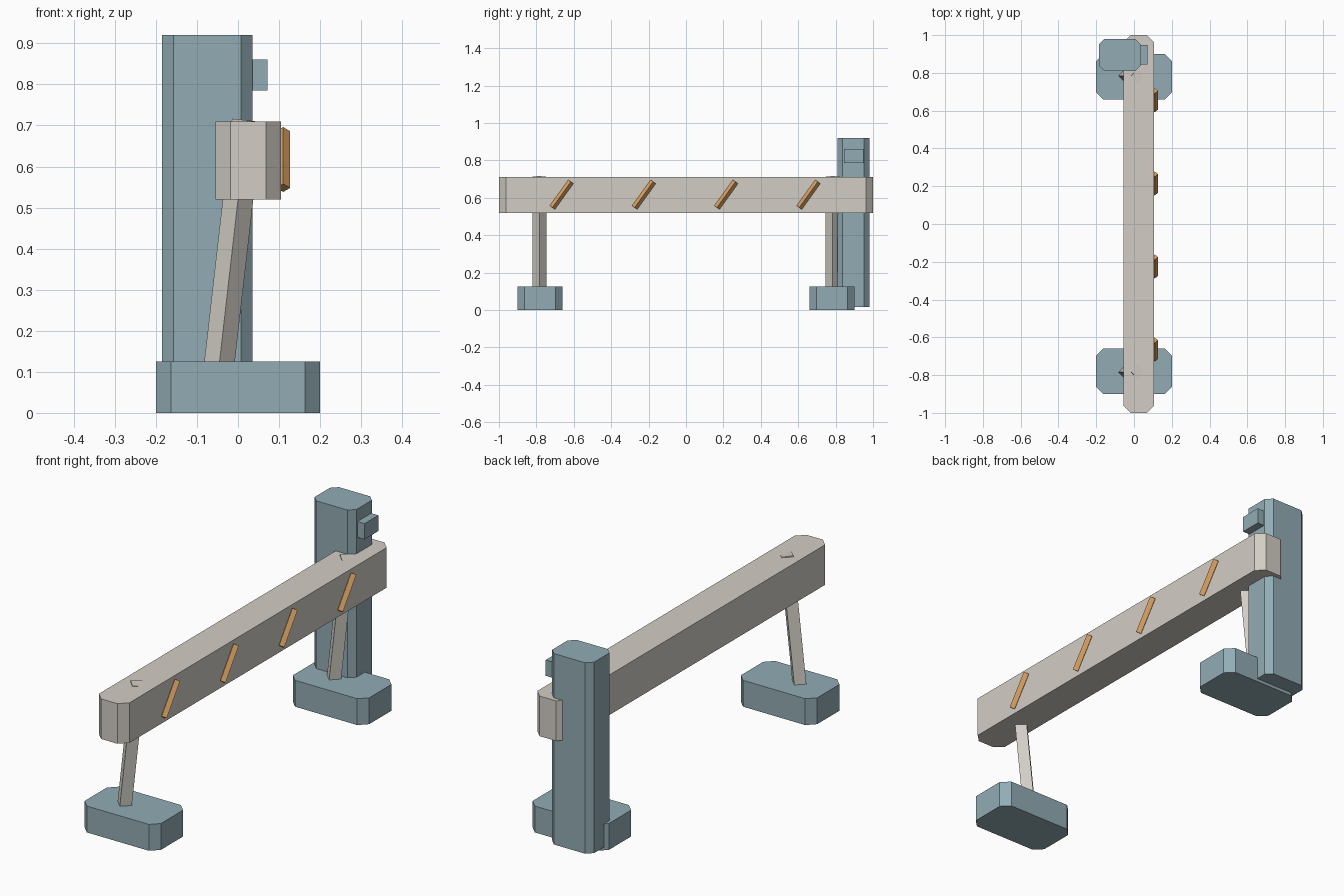
import bpy
import bmesh
from math import atan, radians
from mathutils import Matrix, Vector

cube = bpy.data.objects.get("Cube")
if cube:
    bpy.data.objects.remove(cube, do_unlink=True)


def make_material(name, rgb):
    mat = bpy.data.materials.new(name)
    mat.use_nodes = True
    mat.diffuse_color = (*rgb, 1)
    mat.node_tree.nodes["Principled BSDF"].inputs["Base Color"].default_value = (*rgb, 1)
    return mat


slate = make_material("slate blue", (0.287, 0.413, 0.456))
stone = make_material("pale stone", (0.65, 0.615, 0.558))
orange = make_material("warning orange", (0.68, 0.352, 0.122))


def finish(bm, name, mat):
    mesh = bpy.data.meshes.new(name)
    bm.to_mesh(mesh)
    bm.free()
    mesh.materials.append(mat)
    obj = bpy.data.objects.new(name, mesh)
    bpy.context.collection.objects.link(obj)
    return obj


def block(name, mat, low, high, chamfer=0):
    """Box between two corners, with its upright edges cut flat."""
    low, high = Vector(low), Vector(high)
    bm = bmesh.new()
    bmesh.ops.create_cube(bm, size=1)
    bmesh.ops.scale(bm, vec=high - low, verts=bm.verts)
    bmesh.ops.translate(bm, vec=(low + high) / 2, verts=bm.verts)
    if chamfer:
        upright = [e for e in bm.edges
                   if abs(e.verts[0].co.z - e.verts[1].co.z) > 0.01]
        bmesh.ops.bevel(bm, geom=upright, offset=chamfer, segments=1,
                        affect='EDGES')
    return finish(bm, name, mat)


def bar(name, mat, centre, length, radius, angle, axis):
    """Four-sided rod standing on edge, tilted about one axis."""
    bm = bmesh.new()
    matrix = Matrix.Translation(centre) @ Matrix.Rotation(angle, 4, axis)
    bmesh.ops.create_cone(bm, cap_ends=True, segments=4, radius1=radius,
                          radius2=radius, depth=length, matrix=matrix)
    return finish(bm, name, mat)


# Barrier beam
block("beam", stone, (-0.055, -1, 0.52), (0.105, 1, 0.71), 0.037)

# Feet and leaning legs at both ends
for side, label in ((-1, "front"), (1, "rear")):
    y = side * 0.78
    block(label + "_foot", slate, (-0.2, y - 0.12, 0), (0.2, y + 0.12, 0.125), 0.037)
    bar(label + "_leg", stone, (-0.0135, side * 0.784, 0.401), 0.627, 0.037,
        atan(0.114), 'Y')

# Rear post with its small side box
block("post", slate, (-0.185, 0.81, 0.015), (0.035, 0.98, 0.92), 0.028)
block("post_box", slate, (0.02, 0.845, 0.785), (0.072, 0.948, 0.86))

# Slanted warning stripes on the beam
for i in range(4):
    bar(f"stripe_{i + 1}", orange, (0.11, -0.665 + 0.44 * i, 0.617), 0.17, 0.017,
        radians(-35.7), 'X')
